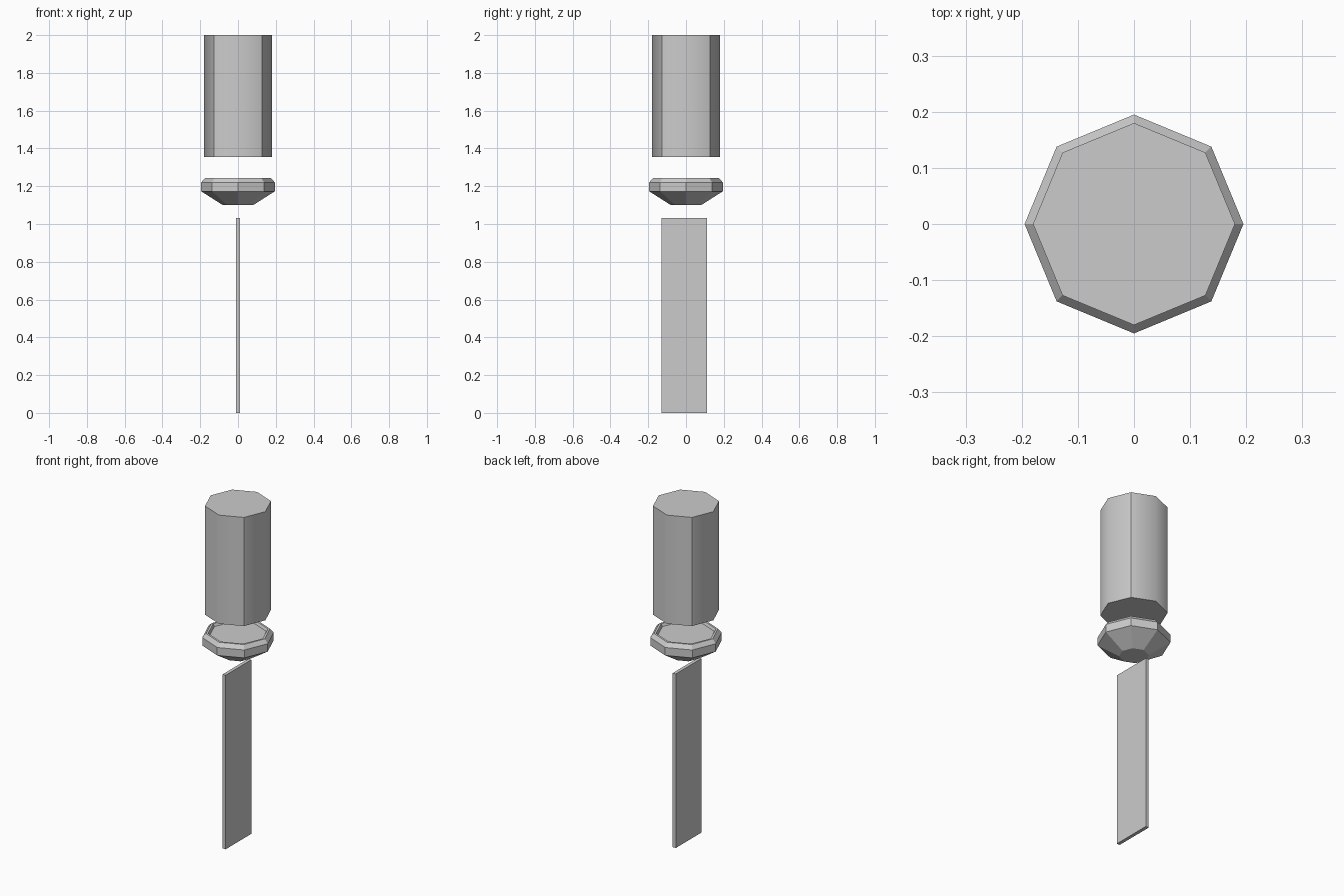
import bpy, bmesh
from math import cos, sin, tau

if "Cube" in bpy.data.objects:
    bpy.data.objects.remove(bpy.data.objects["Cube"])

SIDES = 8


def lathe(name, profile):
    """Closed octagonal solid from (radius, z) rings, bottom to top."""
    bm = bmesh.new()
    rings = [[bm.verts.new((r * cos(tau * i / SIDES), r * sin(tau * i / SIDES), z))
              for i in range(SIDES)] for r, z in profile]
    for low, high in zip(rings, rings[1:]):
        for i in range(SIDES):
            j = (i + 1) % SIDES
            bm.faces.new((low[i], low[j], high[j], high[i]))
    bm.faces.new(rings[0][::-1])
    bm.faces.new(rings[-1])
    return finish(name, bm)


def finish(name, bm):
    bmesh.ops.recalc_face_normals(bm, faces=bm.faces)
    mesh = bpy.data.meshes.new(name)
    bm.to_mesh(mesh)
    bm.free()
    obj = bpy.data.objects.new(name, mesh)
    bpy.context.collection.objects.link(obj)
    return obj


# Handle: octagonal grip, rounded in shading across the four axis edges
handle = lathe("handle", [(0.18, 1.355), (0.18, 2.0)])
for face in handle.data.polygons:
    face.use_smooth = True
for edge in handle.data.edges:
    a, b = (handle.data.vertices[i].co for i in edge.vertices)
    upright = abs(a.z - b.z) > 0.1
    on_axis = min(abs(a.x), abs(a.y)) < 0.01
    edge.use_edge_sharp = not (upright and on_axis)

# Collar: tapered underside, straight band, chamfered rim, shallow dished top
lathe("collar", [(0.08, 1.10), (0.195, 1.173), (0.195, 1.22),
                 (0.175, 1.243), (0.163, 1.243), (0.155, 1.228)])

# Blade: thin flat strip, set slightly off centre
bm = bmesh.new()
bmesh.ops.create_cube(bm, size=1)
bmesh.ops.scale(bm, vec=(0.02, 0.24, 1.033), verts=bm.verts)
bmesh.ops.translate(bm, vec=(0, -0.01, 0.5165), verts=bm.verts)
finish("blade", bm)
